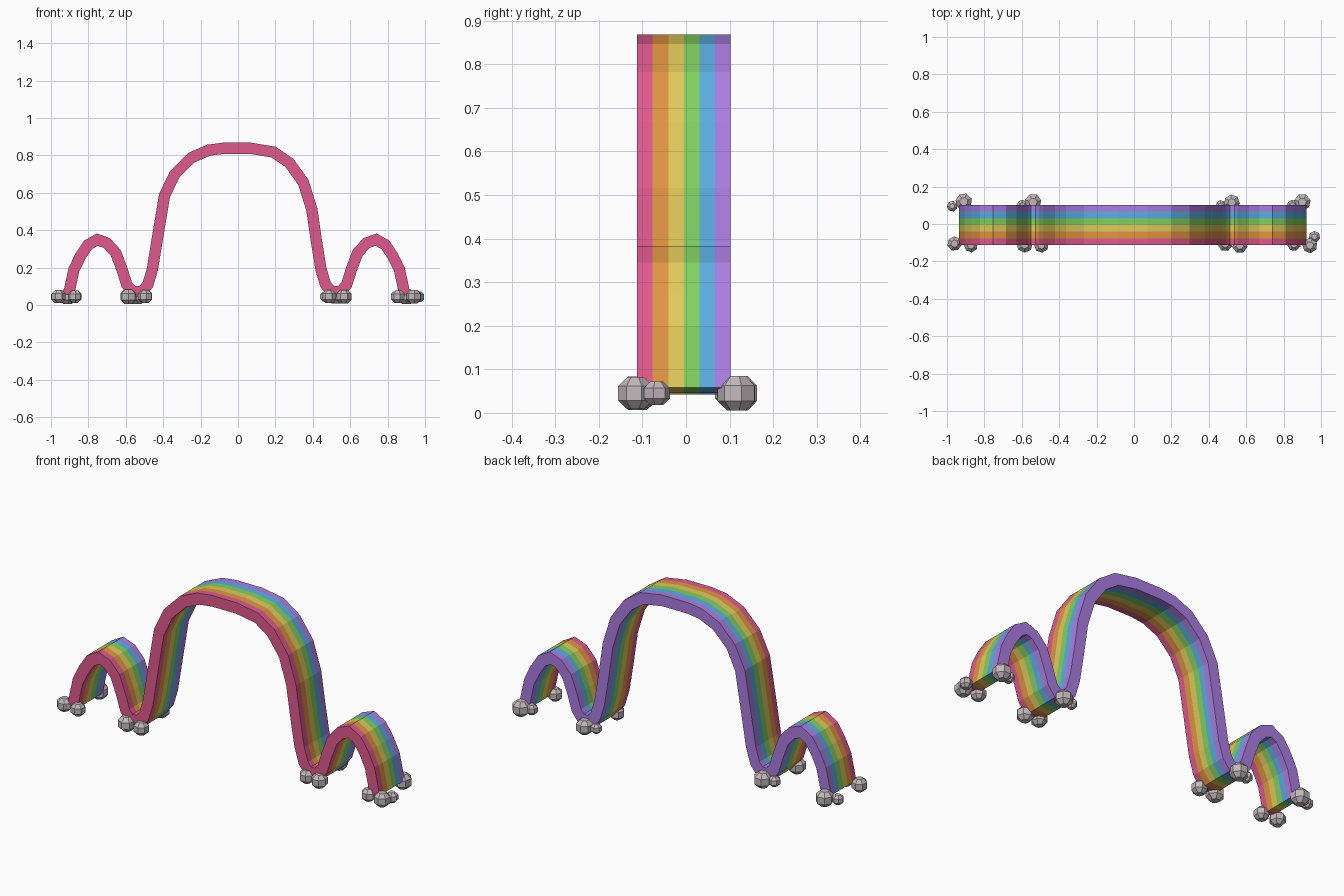
import bpy, bmesh, math, random
from mathutils import Vector

random.seed(4)
cube = bpy.data.objects.get("Cube")
if cube:
    bpy.data.objects.remove(cube)


def linear(v):
    v /= 255
    return v / 12.92 if v < 0.04045 else ((v + 0.055) / 1.055) ** 2.4


def material(name, r, g, b):
    m = bpy.data.materials.new(name)
    m.use_nodes = True
    color = (linear(r), linear(g), linear(b), 1)
    m.diffuse_color = color
    m.node_tree.nodes["Principled BSDF"].inputs["Base Color"].default_value = color
    return m


def add_object(name, bm, mats):
    bmesh.ops.recalc_face_normals(bm, faces=bm.faces)
    mesh = bpy.data.meshes.new(name)
    bm.to_mesh(mesh)
    bm.free()
    for m in mats:
        mesh.materials.append(m)
    ob = bpy.data.objects.new(name, mesh)
    bpy.context.collection.objects.link(ob)
    return ob


# Colours, front to back
stripes = [
    material("pink", 224, 90, 142),
    material("orange", 225, 150, 66),
    material("yellow", 225, 202, 92),
    material("green", 130, 209, 95),
    material("blue", 92, 174, 226),
    material("purple", 172, 125, 226),
]
stone = material("stone grey", 194, 184, 187)

# Centre line of the band: outer arch and valley on each side, tall arch between
side = [(.90, .052), (.87, .19), (.835, .262), (.795, .322), (.745, .35),
        (.695, .332), (.647, .28), (.613, .19), (.588, .11), (.558, .072),
        (.505, .072), (.475, .11), (.451, .19), (.425, .35)]
tall = [(-.393, .585), (-.338, .70), (-.25, .788), (-.157, .828), (-.08, .838),
        (.07, .838), (.19, .818), (.275, .76), (.35, .655), (.395, .51)]
shift = -.007
path = [Vector((shift - x, z)) for x, z in side] + [Vector(p) for p in tall]
path += [Vector((x + shift, z)) for x, z in reversed(side)]

# Striped band swept along the centre line with mitred corners
half, y_front, y_back = .03, -.112, .102
bm = bmesh.new()
sections = []
for i, p in enumerate(path):
    before = (p - path[i - 1]).normalized() if i else None
    after = (path[i + 1] - p).normalized() if i + 1 < len(path) else None
    a, b = before or after, after or before
    tangent = (a + b).normalized()
    normal = Vector((-tangent.y, tangent.x)) * half / max(tangent.dot(a), .5)
    rows = []
    for q in (p + normal, p - normal):
        rows.append([bm.verts.new((q.x, y_front + (y_back - y_front) * k / 6, q.y))
                     for k in range(7)])
    sections.append(rows)


def quad(verts, index):
    bm.faces.new(verts).material_index = index


for (o1, i1), (o2, i2) in zip(sections, sections[1:]):
    for k in range(6):
        quad((o1[k], o1[k + 1], o2[k + 1], o2[k]), k)
        quad((i1[k], i2[k], i2[k + 1], i1[k + 1]), k)
    for k, color in ((0, 0), (6, 5)):
        quad((o1[k], o2[k], i2[k], i1[k]), color)
for o, i in (sections[0], sections[-1]):
    for k in range(6):
        quad((o[k], i[k], i[k + 1], o[k + 1]), k)
add_object("rainbow_band", bm, stripes)


# Faceted stones around each foot: upright sides, sloped top and bottom
def add_stone(name, x, y, r):
    bm = bmesh.new()
    turn = random.uniform(0, math.pi)
    rings = []
    for radius, z in ((.5, -.88), (1, -.4), (1, .4), (.5, .88)):
        ring = []
        for k in range(7):
            a = turn + math.tau * k / 7
            ring.append(bm.verts.new((x + r * radius * math.cos(a),
                                      y + r * radius * math.sin(a), .045 + r * z)))
        rings.append(ring)
    for low, high in zip(rings, rings[1:]):
        for k in range(7):
            n = (k + 1) % 7
            bm.faces.new((low[k], low[n], high[n], high[k]))
    bm.faces.new(rings[0])
    bm.faces.new(rings[-1])
    add_object(name, bm, [stone])


feet = {
    "right_outer": [(-.96, -.105, .039), (-.872, -.115, .037), (-.91, .12, .045), (-.972, .095, .029)],
    "right_inner": [(-.585, -.11, .044), (-.495, -.115, .039), (-.54, .117, .045), (-.597, .1, .03)],
    "left_inner": [(.487, -.107, .039), (.566, -.115, .041), (.523, .115, .043), (.465, .1, .028)],
    "left_outer": [(.855, -.108, .037), (.94, -.115, .041), (.965, -.068, .031),
                   (.9, .117, .045), (.848, .1, .03)],
}
for foot, stones in feet.items():
    for n, (x, y, r) in enumerate(stones, 1):
        add_stone(f"{foot}_stone_{n}", x, y, r)
